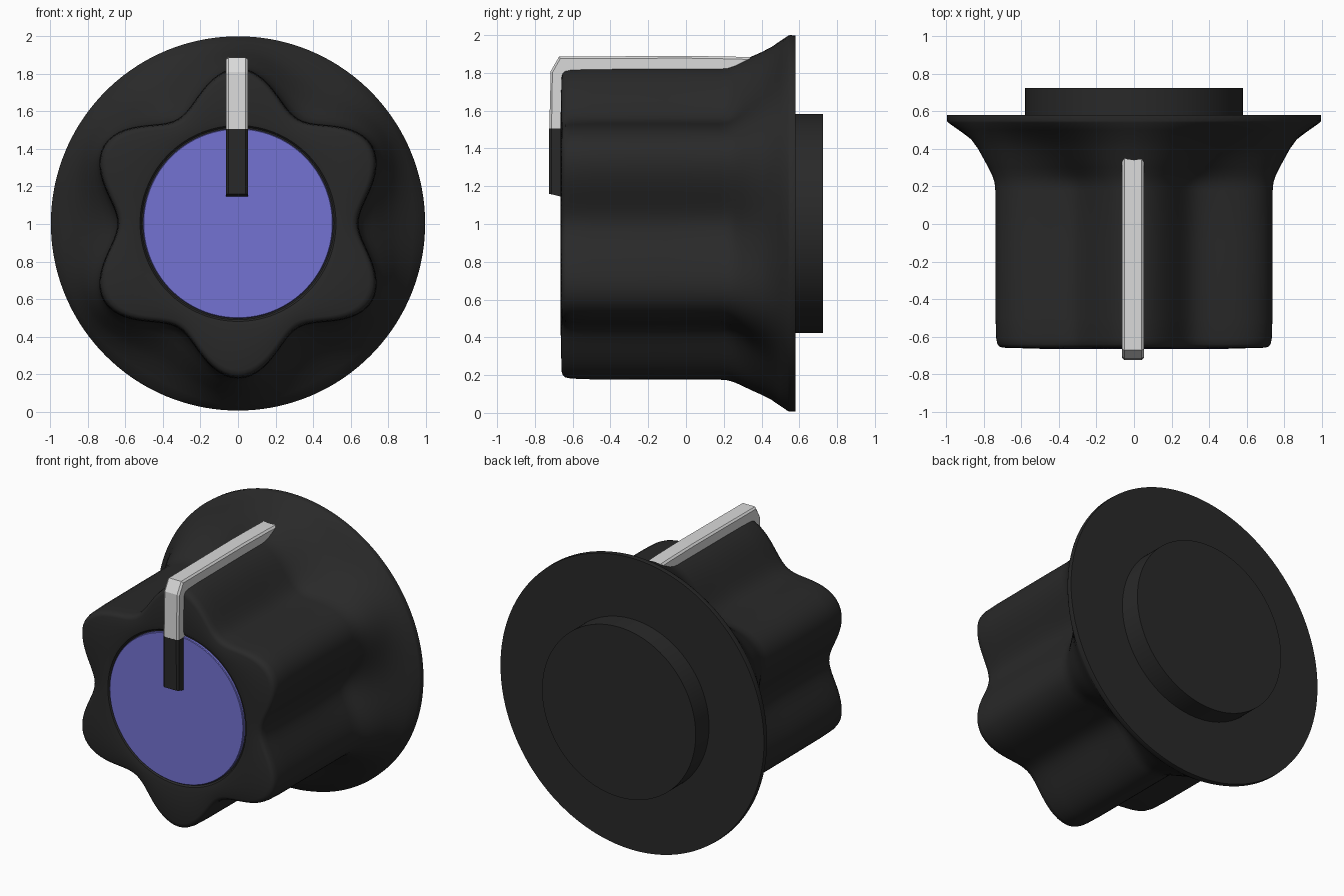
import bpy, bmesh, math

if "Cube" in bpy.data.objects:
    bpy.data.objects.remove(bpy.data.objects["Cube"])

CZ = 1.003   # height of the knob axis
N = 144      # segments around the axis


def material(name, rgb):
    m = bpy.data.materials.new(name)
    m.diffuse_color = (*rgb, 1)
    m.use_nodes = True
    m.node_tree.nodes["Principled BSDF"].inputs["Base Color"].default_value = m.diffuse_color
    return m


BLACK = material("black plastic", (0.022, 0.022, 0.022))
BLUE = material("violet blue", (0.175, 0.17, 0.65))
WHITE = material("off white", (0.7, 0.7, 0.7))


def finish(name, bm, mat, angle=40):
    bmesh.ops.recalc_face_normals(bm, faces=bm.faces[:])
    me = bpy.data.meshes.new(name)
    bm.to_mesh(me)
    bm.free()
    me.materials.append(mat)
    ob = bpy.data.objects.new(name, me)
    bpy.context.collection.objects.link(ob)
    bpy.ops.object.select_all(action='DESELECT')
    ob.select_set(True)
    bpy.context.view_layer.objects.active = ob
    bpy.ops.object.shade_smooth_by_angle(angle=math.radians(angle))
    return ob


def lobe(a):
    """Six-lobed grip outline."""
    return 0.735 + 0.092 * math.cos(6 * (a - math.pi / 2))


def loft(name, rings, mat):
    """Rings along y: (y, lobe scale, blend to circle, circle radius)."""
    bm = bmesh.new()
    prev = None
    for k, (y, s, t, radius) in enumerate(rings):
        ring = []
        for i in range(N):
            a = 2 * math.pi * i / N
            r = (1 - t) * s * lobe(a) + t * radius
            ring.append(bm.verts.new((r * math.cos(a), y, CZ + r * math.sin(a))))
        if prev:
            for i in range(N):
                j = (i + 1) % N
                bm.faces.new((prev[i], prev[j], ring[j], ring[i]))
        if k in (0, len(rings) - 1):
            bm.faces.new(ring)
        prev = ring
    return finish(name, bm, mat)


# Grip with rounded front edge, flaring into the round skirt
front = [(-0.645, 1, 1, 0.513), (-0.658, 1, 1, 0.522), (-0.664, 1, 1, 0.55),
         (-0.659, 0.945, 0, 0), (-0.653, 0.97, 0, 0), (-0.64, 0.985, 0, 0),
         (-0.61, 0.993, 0, 0), (-0.5, 0.998, 0, 0), (-0.1, 1, 0, 0), (0.18, 1, 0, 0)]
flare = [(y, 1, t, 0.997) for y, t in ((0.22, 0.02), (0.26, 0.09), (0.3, 0.2), (0.35, 0.34),
                                       (0.4, 0.47), (0.45, 0.62), (0.5, 0.82), (0.54, 0.98))]
rim = [(0.55, 1, 1, 0.997), (0.58, 1, 1, 0.995)]
loft("grip_and_skirt", front + flare + rim, BLACK)

# Coloured cap disc on the front and the boss on the back
loft("front_cap", [(-0.62, 1, 1, 0.506), (-0.661, 1, 1, 0.506), (-0.665, 1, 1, 0.502)], BLUE)
loft("back_boss", [(0.57, 1, 1, 0.58), (0.724, 1, 1, 0.58)], BLACK)


def pointer(name, outer, inner, mat):
    """Bar with a side outline in (y, z), extruded in x and chamfered on its outer edges."""
    bm = bmesh.new()
    w, c, x0 = 0.058, 0.012, -0.005
    rows = []
    for (yo, zo), (yi, zi) in zip(outer, inner):
        d = math.hypot(yi - yo, zi - zo)
        f = c / d
        ym, zm = yo + (yi - yo) * f, zo + (zi - zo) * f
        section = [(-w, yi, zi), (-w, ym, zm), (-w + c, yo, zo),
                   (w - c, yo, zo), (w, ym, zm), (w, yi, zi)]
        rows.append([bm.verts.new((x0 + x, y, z)) for x, y, z in section])
    for a, b in zip(rows, rows[1:]):
        for i in range(6):
            j = (i + 1) % 6
            bm.faces.new((a[i], a[j], b[j], b[i]))
    bm.faces.new(rows[0])
    bm.faces.new(rows[-1])
    return finish(name, bm, mat, 20)


# Pointer: white part wraps from the face over the top, dark part lies on the cap
pointer("pointer_white",
        [(-0.724, 1.505), (-0.716, 1.81), (-0.672, 1.886), (0.0, 1.89), (0.25, 1.886), (0.36, 1.882)],
        [(-0.64, 1.505), (-0.64, 1.74), (-0.60, 1.77), (0.0, 1.78), (0.25, 1.78), (0.36, 1.78)],
        WHITE)
pointer("pointer_dark",
        [(-0.724, 1.16), (-0.725, 1.505)],
        [(-0.64, 1.14), (-0.64, 1.505)],
        BLACK)
